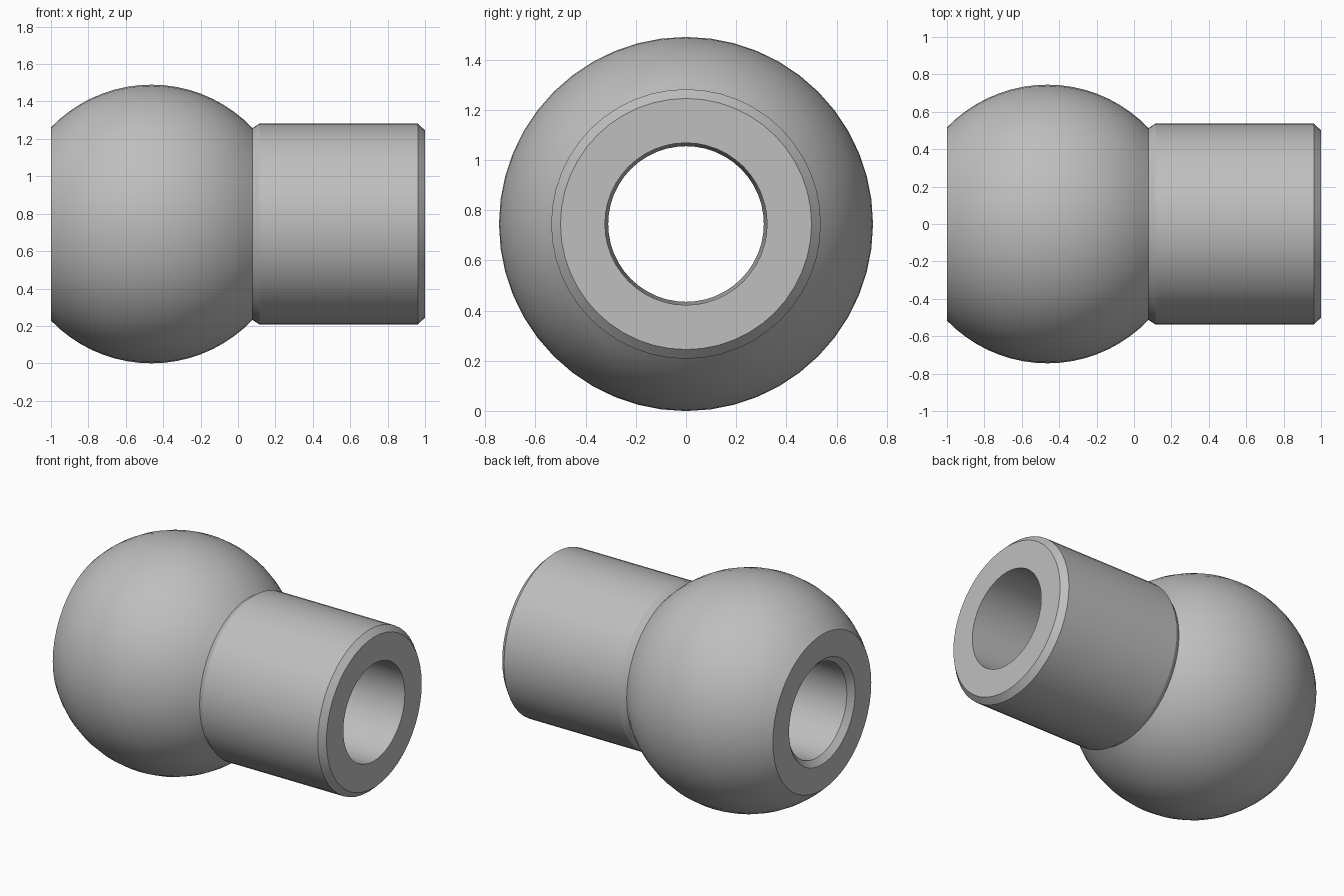
import bpy
import bmesh
from math import cos, sin, acos, pi, radians
from mathutils import Vector

cube = bpy.data.objects.get("Cube")
if cube:
    bpy.data.objects.remove(cube, do_unlink=True)

SEGMENTS = 48
ARC_STEPS = 18
RADIUS = 0.745      # ball radius, also the height of the axis
BALL_X = -0.463

# Plain grey metal
metal = bpy.data.materials.new("grey metal")
metal.use_nodes = True
grey = (0.52, 0.52, 0.52, 1)
metal.diffuse_color = grey
metal.node_tree.nodes["Principled BSDF"].inputs["Base Color"].default_value = grey

# Truncated ball outline, from the open end to the neck
start = acos((-1 - BALL_X) / RADIUS)
end = acos((0.077 - BALL_X) / RADIUS)
profile = []
for i in range(ARC_STEPS + 1):
    a = start + (end - start) * i / ARC_STEPS
    profile.append((BALL_X + RADIUS * cos(a), RADIUS * sin(a)))

# Chamfered sleeve, then the slightly tapered bore with its countersink
profile += [(0.115, 0.537), (0.962, 0.537), (1, 0.5),
            (1, 0.323), (-0.965, 0.31), (-1, 0.347)]

# Turn the closed outline about the x axis
bm = bmesh.new()
rings = []
for i in range(SEGMENTS):
    a = 2 * pi * i / SEGMENTS
    rings.append([bm.verts.new(Vector((x, r * cos(a), RADIUS + r * sin(a))))
                  for x, r in profile])
count = len(profile)
for i in range(SEGMENTS):
    here, after = rings[i], rings[(i + 1) % SEGMENTS]
    for j in range(count):
        k = (j + 1) % count
        bm.faces.new((here[j], here[k], after[k], after[j]))
bmesh.ops.recalc_face_normals(bm, faces=bm.faces)
mesh = bpy.data.meshes.new("ball_sleeve")
bm.to_mesh(mesh)
bm.free()
mesh.materials.append(metal)

sleeve = bpy.data.objects.new("ball_sleeve", mesh)
bpy.context.collection.objects.link(sleeve)
bpy.ops.object.select_all(action='DESELECT')
sleeve.select_set(True)
bpy.context.view_layer.objects.active = sleeve
bpy.ops.object.shade_smooth_by_angle(angle=radians(25))
